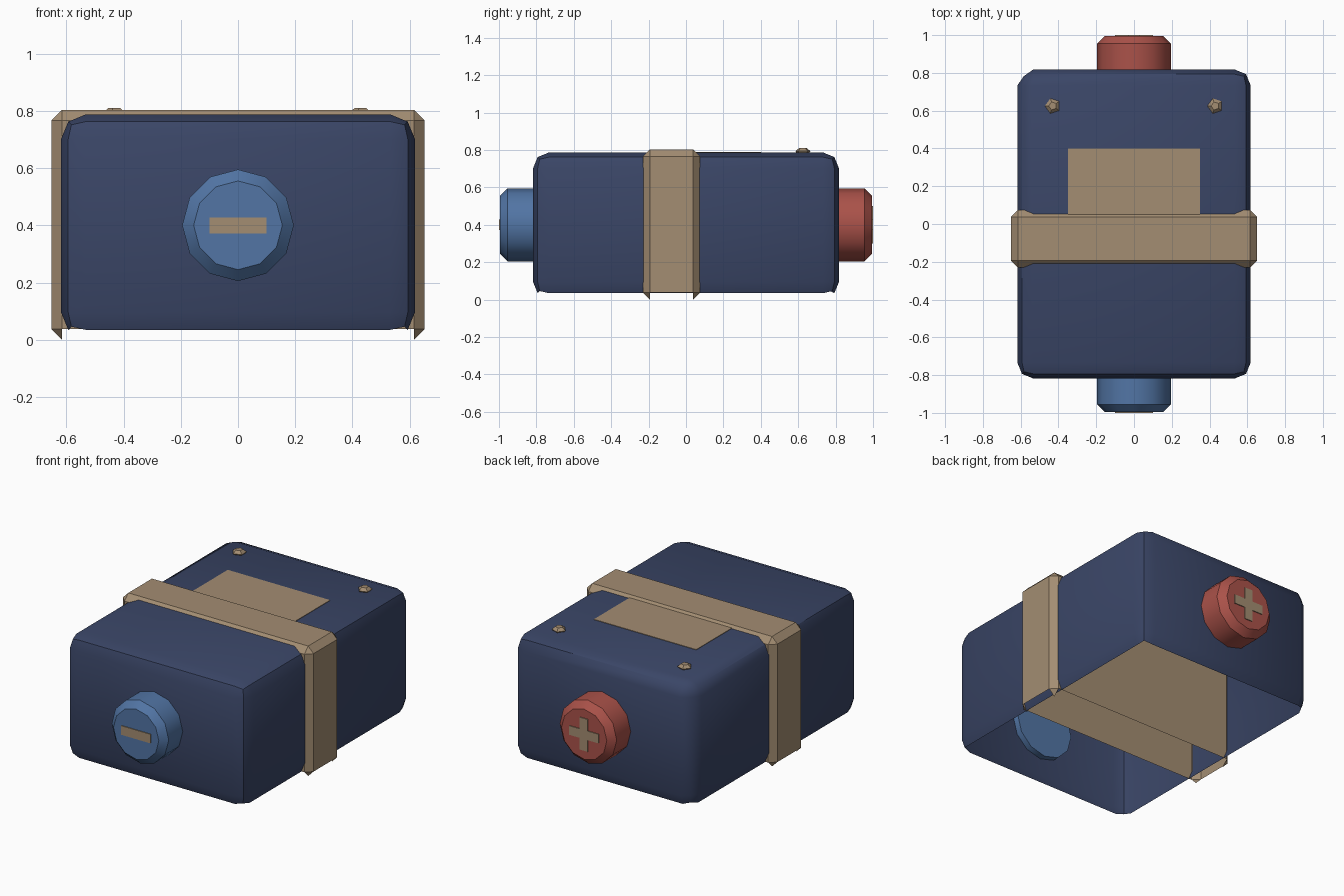
import bpy, bmesh, math
from mathutils import Matrix, Vector

cube = bpy.data.objects.get("Cube")
if cube:
    bpy.data.objects.remove(cube, do_unlink=True)


def make_material(name, rgb):
    mat = bpy.data.materials.new(name)
    mat.use_nodes = True
    mat.diffuse_color = (*rgb, 1)
    mat.node_tree.nodes["Principled BSDF"].inputs["Base Color"].default_value = (*rgb, 1)
    return mat


NAVY = make_material("navy", (0.042, 0.06, 0.133))
TAN = make_material("tan", (0.367, 0.266, 0.168))
BLUE = make_material("blue", (0.084, 0.178, 0.376))
RED = make_material("red", (0.402, 0.084, 0.067))


def finish(name, bm, mat, smooth=None):
    mesh = bpy.data.meshes.new(name)
    bm.to_mesh(mesh)
    bm.free()
    mesh.materials.append(mat)
    obj = bpy.data.objects.new(name, mesh)
    bpy.context.collection.objects.link(obj)
    if smooth:
        bpy.ops.object.select_all(action='DESELECT')
        obj.select_set(True)
        bpy.context.view_layer.objects.active = obj
        bpy.ops.object.shade_smooth_by_angle(angle=math.radians(smooth))
    return obj


def box(low, high):
    low, high = Vector(low), Vector(high)
    bm = bmesh.new()
    place = Matrix.Translation((low + high) / 2) @ Matrix.Diagonal((*(high - low), 1))
    bmesh.ops.create_cube(bm, size=1, matrix=place)
    return bm


def shell(low, high, bevel, segments):
    """Bevelled box with its underside left open."""
    bm = box(low, high)
    bmesh.ops.bevel(bm, geom=bm.edges[:], offset=bevel, segments=segments,
                    profile=0.5, affect='EDGES')
    bm.normal_update()
    under = [f for f in bm.faces if f.normal.z < -0.65]
    bmesh.ops.delete(bm, geom=under, context='FACES')
    return bm


# Body: rounded case, with one rear corner cut a little softer
bm = shell((-0.618, -0.818, 0.01), (0.618, 0.818, 0.787), 0.085, 2)
for v in bm.verts:
    if v.co.x < -0.57 and v.co.y > 0.77:
        v.co += Vector((0.01, -0.01, 0))
finish("body", bm, NAVY, 40)

# Strap wrapped around the body
finish("strap", shell((-0.652, -0.23, 0), (0.652, 0.075, 0.803), 0.037, 1), TAN, 30)

# Label plate on top
finish("label", box((-0.35, 0.03, 0.784), (0.35, 0.4, 0.79)), TAN)


# Terminals: twelve-sided buttons with a chamfered outer rim
def terminal(name, side, mat):
    bm = bmesh.new()
    rings = []
    for radius, y in ((0.195, 0.78), (0.195, 0.955), (0.155, 0.995)):
        angles = [math.tau * i / 12 for i in range(12)]
        rings.append([bm.verts.new((radius * math.sin(a), side * y,
                                    0.4 + radius * math.cos(a))) for a in angles])
    for a, b in zip(rings, rings[1:]):
        for i in range(12):
            j = (i + 1) % 12
            bm.faces.new((a[i], a[j], b[j], b[i]))
    bm.faces.new(rings[0])
    bm.faces.new(rings[-1])
    bmesh.ops.recalc_face_normals(bm, faces=bm.faces[:])
    finish(name, bm, mat, 35)


terminal("front_terminal", -1, BLUE)
terminal("rear_terminal", 1, RED)

# Polarity marks
finish("minus_mark", box((-0.1, -1, 0.372), (0.1, -0.994, 0.428)), TAN)
finish("plus_bar", box((-0.1, 0.994, 0.372), (0.1, 1, 0.428)), TAN)
for name, low, high in (("upper", 0.428, 0.5), ("lower", 0.3, 0.372)):
    finish("plus_" + name + "_arm", box((-0.028, 0.994, low), (0.028, 1, high)), TAN)

# Small five-sided studs on the rear of the lid
for name, x in (("left", 0.43), ("right", -0.43)):
    bm = bmesh.new()
    spin = Matrix.Rotation(math.radians(90), 4, 'Z')
    bmesh.ops.create_cone(bm, cap_ends=True, segments=5, radius1=0.042, radius2=0.022,
                          depth=0.016, matrix=Matrix.Translation((x, 0.625, 0.802)) @ spin)
    bmesh.ops.create_cone(bm, cap_ends=True, segments=5, radius1=0.034, radius2=0.042,
                          depth=0.012, matrix=Matrix.Translation((x, 0.625, 0.788)) @ spin)
    finish(name + "_stud", bm, TAN)
